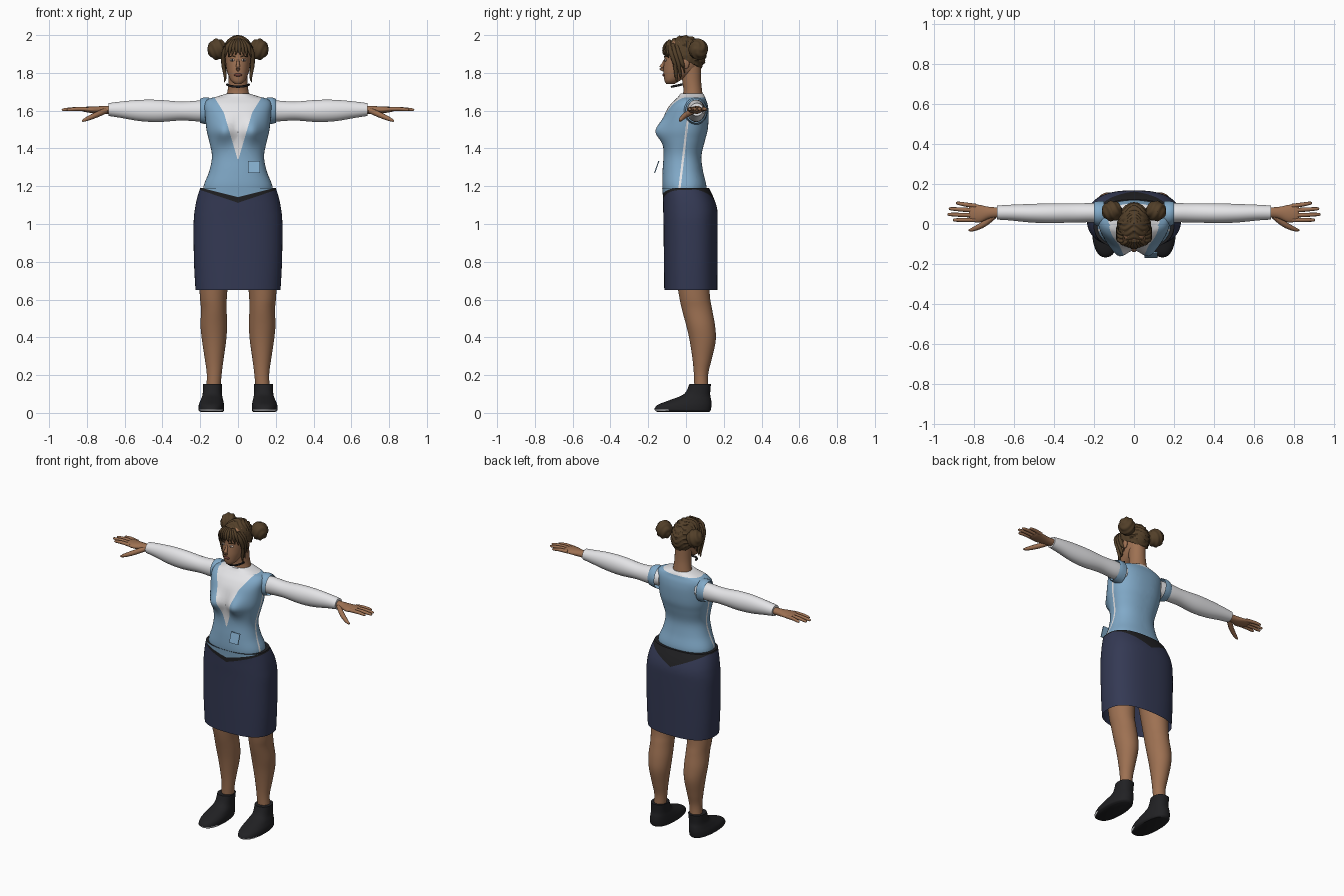
import bpy, bmesh, math
from mathutils import Vector

if "Cube" in bpy.data.objects:
    bpy.data.objects.remove(bpy.data.objects["Cube"])

def material(name, *rgb):
    m = bpy.data.materials.new(name)
    m.use_nodes = True
    m.diffuse_color = (*rgb, 1)
    bsdf = m.node_tree.nodes["Principled BSDF"]
    bsdf.inputs["Base Color"].default_value = (*rgb, 1)
    bsdf.inputs["Roughness"].default_value = 0.8
    return m

SKIN = material("brown skin", 0.34, 0.165, 0.085)
BLUE = material("light blue cloth", 0.22, 0.40, 0.58)
WHITE = material("white cloth", 0.78, 0.78, 0.80)
NAVY = material("navy cloth", 0.034, 0.041, 0.088)
BLACK = material("black cloth", 0.015, 0.015, 0.017)
HAIR = material("brown hair", 0.085, 0.05, 0.022)
LIP = material("lip", 0.17, 0.055, 0.04)
EYE = material("eye white", 0.65, 0.5, 0.4)
made = []

def finish(name, bm, *mats):
    bmesh.ops.recalc_face_normals(bm, faces=bm.faces)
    me = bpy.data.meshes.new(name)
    bm.to_mesh(me)
    bm.free()
    ob = bpy.data.objects.new(name, me)
    bpy.context.collection.objects.link(ob)
    for m in mats:
        me.materials.append(m)
    made.append(ob)
    return ob

def skin_rings(rings, caps):
    """Bridge a list of equally sized point rings."""
    bm = bmesh.new()
    loops = [[bm.verts.new(p) for p in r] for r in rings]
    n = len(loops[0])
    for a, b in zip(loops, loops[1:]):
        for i in range(n):
            j = (i + 1) % n
            bm.faces.new((a[i], a[j], b[j], b[i]))
    for end, loop in zip(caps, (loops[0], loops[-1])):
        if end:
            bm.faces.new(loop)
    return bm

def spline(keys, steps):
    """Catmull-Rom interpolation of number tuples."""
    out = []
    for i in range(len(keys) - 1):
        p = [keys[max(0, min(len(keys) - 1, i + k))] for k in (-1, 0, 1, 2)]
        for s in range(steps):
            t = s / steps
            out.append([b + t / 2 * (c - a + t * (2*a - 5*b + 4*c - d + t * (3*(b - c) + d - a)))
                        for a, b, c, d in zip(*p)])
    return out + [list(keys[-1])]

def loft(keys, axis="z", side=1, n=40, power=2.0, steps=5, caps=(1, 1)):
    """Each key is position, then low/high extents on the other two axes."""
    rings = []
    for w, a0, a1, b0, b1 in spline(keys, steps):
        ring = []
        for i in range(n):
            t = 2 * math.pi * i / n
            u, v = (math.copysign(abs(f) ** (2 / power), f) for f in (math.cos(t), math.sin(t)))
            a = (a0 + a1) / 2 + u * (a1 - a0) / 2
            b = (b0 + b1) / 2 + v * (b1 - b0) / 2
            ring.append((a * side, b, w) if axis == "z" else (w * side, a, b))
        rings.append(ring)
    return skin_rings(rings, caps)

def tube(name, pts, mat, n=10, steps=4):
    """Each point is x, y, z, radius."""
    path = spline(pts, steps)
    rings = []
    for i, p in enumerate(path):
        d = Vector(path[min(i + 1, len(path) - 1)][:3]) - Vector(path[max(i - 1, 0)][:3])
        q = d.to_track_quat("Z", "Y")
        rings.append([Vector(p[:3]) + q @ Vector((math.cos(t), math.sin(t), 0)) * p[3]
                      for t in (2 * math.pi * k / n for k in range(n))])
    return finish(name, skin_rings(rings, (1, 1)), mat)

def ball(centre, size, seg=20, ripple=None):
    bm = bmesh.new()
    bmesh.ops.create_uvsphere(bm, u_segments=seg, v_segments=seg // 2, radius=1)
    for v in bm.verts:
        k = 1 + (ripple(v.co) if ripple else 0)
        v.co = Vector([c + x * s * k for c, x, s in zip(centre, v.co, size)])
    return bm

def cut(bm, co, no, clear=False):
    bmesh.ops.bisect_plane(bm, geom=bm.verts[:] + bm.edges[:] + bm.faces[:], plane_co=co,
                           plane_no=no, clear_inner=clear)

def cut_v(bm, x1, z1, x2, z2):
    """Mirrored pair of cuts along a sloping line seen from the front."""
    for s in (1, -1):
        cut(bm, (s * x1, 0, z1), (s * (z2 - z1), 0, x1 - x2))

def paint(bm, rule):
    for f in bm.faces:
        f.normal_update()
        f.material_index = rule(f.calc_center_median())

# Vest with shirt front and side seams
body = [(1.14, .175, -.115, .10), (1.20, .182, -.125, .108), (1.28, .152, -.124, .09),
        (1.36, .138, -.119, .082), (1.44, .153, -.12, .10), (1.50, .167, -.125, .115),
        (1.58, .175, -.112, .12), (1.63, .178, -.085, .115), (1.66, .16, -.055, .105),
        (1.675, .11, -.04, .10), (1.69, .062, -.03, .09)]
bm = loft([(z, -x, x, f, b) for z, x, f, b in body], n=64, power=2.3)
for v in bm.verts:
    if v.co.y < 0:
        v.co.y -= .045 * math.exp(-((abs(v.co.x) - .075) / .05) ** 2 - ((v.co.z - 1.49) / .06) ** 2)
cut_v(bm, .006, 1.355, .075, 1.59)
cut_v(bm, .075, 1.59, .125, 1.67)
cut(bm, (0, 0, 1.67), (0, 0, 1))
for y in (-.038, -.026):
    cut(bm, (0, y, 1.21), (0, 1, -.12))

def vest_rule(c):
    x = abs(c.x)
    opening = min(.006 + (c.z - 1.355) * .294, .075) + max(0, c.z - 1.59) * .625
    seam = -.038 < c.y - (c.z - 1.21) * .12 < -.026
    return int(c.z > 1.67 or (c.y < -.01 and c.z > 1.35 and x < opening)
               or (x > .1 and seam and c.z < 1.55))
paint(bm, vest_rule)
finish("vest", bm, BLUE, WHITE)

# Pocket flap
bm = bmesh.new()
bmesh.ops.create_cube(bm, size=1)
for v in bm.verts:
    v.co = Vector((.085 + v.co.x * .063, -.155 + v.co.y * .006 + v.co.z * .022, 1.302 + v.co.z * .062))
finish("pocket", bm, BLUE)

# Skirt with dipping waistband
bm = loft([(.65, -.225, .225, -.115, .166), (.80, -.233, .233, -.117, .167),
           (1.0, -.235, .235, -.119, .168), (1.08, -.228, .228, -.121, .165),
           (1.14, -.216, .216, -.122, .146), (1.19, -.2, .2, -.126, .122)],
          n=64, power=2.5, steps=4, caps=(0, 1))
for a, b in ((1.095, .45), (1.112, .34), (1.142, .25)):
    cut_v(bm, 0, a, .2, a + .2 * b)

def skirt_rule(c):
    x = abs(c.x)
    if c.z > 1.1899:
        return 1
    if c.y > .03:
        return int(c.z > 1.095 + .45 * x)
    return 2 if c.z > 1.142 + .25 * x else int(c.z > 1.112 + .34 * x)
paint(bm, skirt_rule)
finish("skirt", bm, NAVY, BLACK, BLUE)

# Limbs, built once per side
for s, label in ((1, "left"), (-1, "right")):
    bm = loft([(.1, .095, .17, .045, .12), (.2, .087, .165, .042, .117), (.28, .077, .175, .035, .135),
               (.38, .063, .19, .02, .157), (.46, .058, .198, .002, .154), (.55, .06, .196, -.022, .138),
               (.64, .057, .203, -.04, .125), (.9, .03, .21, -.08, .12)], side=s)
    finish(label + "_leg", bm, SKIN)
    bm = loft([(.004, .082, .195, -.15, .122), (.012, .075, .208, -.163, .13), (.024, .073, .21, -.166, .133),
               (.045, .074, .207, -.145, .135), (.07, .079, .197, -.08, .133), (.1, .085, .187, -.01, .128),
               (.152, .085, .185, .018, .132)], side=s, power=2.3)
    paint(bm, lambda c: int(c.y < -.1 and .011 < c.z < .018))
    finish(label + "_shoe", bm, BLACK, WHITE)
    bm = loft([(.13, .0, .1, 1.55, 1.645), (.2, .008, .104, 1.543, 1.653), (.3, .008, .103, 1.548, 1.648),
               (.42, .004, .103, 1.54, 1.657), (.52, .008, .1, 1.545, 1.657), (.62, .018, .096, 1.562, 1.648),
               (.685, .022, .092, 1.572, 1.64)], axis="x", side=s, n=32)
    finish(label + "_sleeve", bm, WHITE)
    bm = loft([(.15, -.012, .114, 1.525, 1.668), (.18, -.01, .114, 1.53, 1.67),
               (.2, -.002, .11, 1.535, 1.662)], axis="x", side=s, caps=(0, 0))
    finish(label + "_armhole", bm, BLUE)
    bm = loft([(.66, .033, .083, 1.584, 1.626), (.72, .028, .085, 1.583, 1.624),
               (.77, .008, .095, 1.587, 1.622), (.81, .012, .1, 1.593, 1.62),
               (.825, .02, .095, 1.598, 1.615)], axis="x", side=s, n=24)
    finish(label + "_palm", bm, SKIN)
    for i, (y, tip, spread) in enumerate(((.02, .905, .0), (.043, .932, .005), (.068, .925, .008), (.09, .89, .014))):
        tube(f"{label}_finger_{i + 1}", [(s * .79, y, 1.607, .011), (s * (.79 + tip) / 2, y + spread / 2, 1.609, .0105),
             (s * (tip - .01), y + spread, 1.605, .008), (s * tip, y + spread, 1.603, .003)], SKIN)
    tube(label + "_thumb", [(s * .70, .04, 1.6, .015), (s * .75, .0, 1.578, .015),
         (s * .80, -.025, 1.556, .011), (s * .825, -.031, 1.545, .005)], SKIN)

# Neck and head
finish("neck", loft([(1.64, -.07, .07, -.03, .095), (1.70, -.056, .056, -.014, .086),
                     (1.76, -.05, .05, -.02, .08), (1.84, -.05, .05, -.03, .08)]), SKIN)
face = [(1.742, .018, -.105, -.06), (1.76, .038, -.114, -.03), (1.80, .056, -.119, .04),
        (1.84, .064, -.118, .075), (1.88, .068, -.114, .085), (1.93, .068, -.112, .085),
        (1.965, .054, -.085, .06), (1.985, .02, -.04, .02)]
finish("head", loft([(z, -x, x, f, b) for z, x, f, b in face], power=2.2), SKIN)
tube("nose", [(0, -.112, 1.868, .006), (0, -.122, 1.845, .009), (0, -.13, 1.825, .012), (0, -.116, 1.812, .006)], SKIN)
finish("lips", ball((0, -.117, 1.789), (.021, .008, .008)), LIP)
for s, label in ((1, "left"), (-1, "right")):
    finish(label + "_eye", ball((s * .03, -.108, 1.868), (.014, .007, .007)), EYE)
    finish(label + "_pupil", ball((s * .03, -.114, 1.868), (.005, .003, .006), 12), BLACK)
    tube(label + "_eyebrow", [(s * .014, -.113, 1.884, .003), (s * .03, -.112, 1.889, .003),
                              (s * .047, -.102, 1.885, .002)], HAIR, 6)
    finish(label + "_ear", ball((s * .068, .0, 1.85), (.01, .018, .03)), SKIN)

# Hair cap with rows of waves
def rows(p):
    return .035 * math.sin(20 * math.atan2(p.z, p.y) + 3 * math.cos(5 * p.x))
bm = ball((0, -.006, 1.893), (.083, .112, .104), 72, rows)
cut(bm, (0, -.125, 1.94), (0, .13, .225), clear=True)
finish("hair_cap", bm, HAIR)
arc = [math.radians(a) for a in range(20, 161, 20)]
tube("hair_parting", [(.076 * math.cos(a), -.085 + .02 * (1 - math.sin(a)), 1.895 + .068 * math.sin(a), .006)
                      for a in arc], SKIN)

# Buns, side locks and fringe
for s, label in ((1, "left"), (-1, "right")):
    finish(label + "_bun", ball((s * .11, .065, 1.925), (.05, .05, .055), 40,
           lambda p: .05 * math.sin(4 * math.atan2(p.z, p.y) + 9 * p.x * s)), HAIR)
    for i, (y, z) in enumerate(((-.06, 1.75), (-.04, 1.77), (-.02, 1.8))):
        tube(f"{label}_lock_{i + 1}", [(s * .05, y - .03, 1.955, .008), (s * .073, y - .02, 1.91, .013),
             (s * .078, y, 1.85, .011), (s * .068, y + .008, z + .03, .008), (s * .073, y + .012, z, .002)], HAIR, 8)
    for i in range(4):
        x = .008 + i * .016
        tube(f"{label}_fringe_{i + 1}", [(s * x * .5, -.085, 1.972, .008), (s * x * .9, -.108 + i * .004, 1.945, .011),
             (s * x * 1.1, -.118 + i * .007, 1.915, .008), (s * (x * 1.15 + .004), -.117 + i * .008, 1.895 - i * .005, .002)], HAIR, 8)

# Choker
tube("choker", [(.062 * math.cos(a), .01 - .085 * math.sin(a), 1.745 - .018 * math.sin(a), .006) for a in arc], BLACK, 8)

bpy.ops.object.select_all(action="DESELECT")
for ob in made:
    ob.select_set(True)
bpy.context.view_layer.objects.active = made[0]
bpy.ops.object.shade_smooth_by_angle(angle=math.radians(45))
